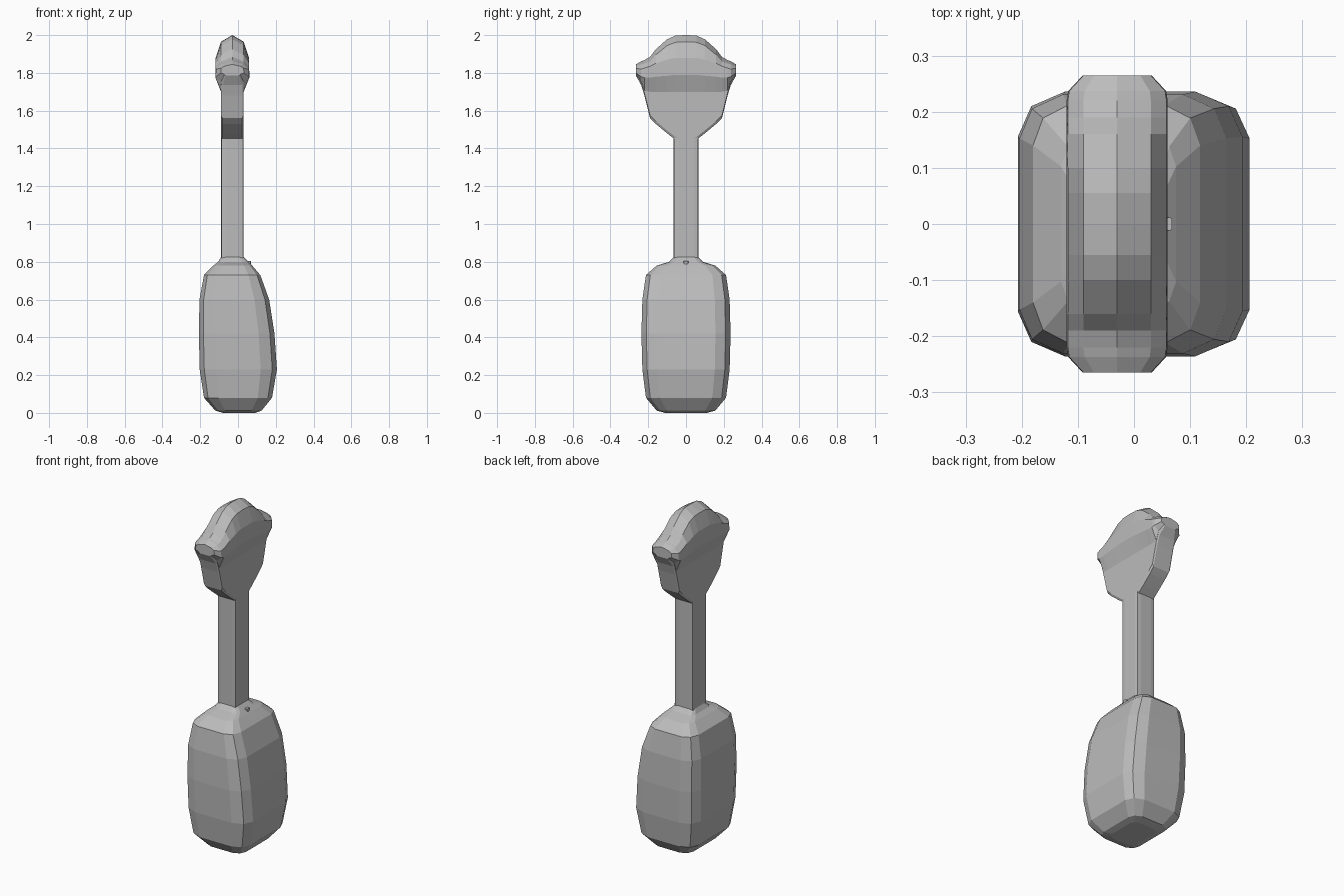
import bpy, bmesh

if "Cube" in bpy.data.objects:
    bpy.data.objects.remove(bpy.data.objects["Cube"])

CX = -0.03  # centre line of handle and head

grey = bpy.data.materials.new("plain grey")
grey.diffuse_color = (0.5, 0.5, 0.5, 1)
grey.use_nodes = True
grey.node_tree.nodes["Principled BSDF"].inputs["Base Color"].default_value = grey.diffuse_color


def loft(name, sections):
    """Bridge closed loops of equal length and cap both ends."""
    bm = bmesh.new()
    rings = [[bm.verts.new(p) for p in s] for s in sections]
    n = len(rings[0])
    for a, b in zip(rings, rings[1:]):
        for i in range(n):
            j = (i + 1) % n
            bm.faces.new((a[i], a[j], b[j], b[i]))
    bm.faces.new(rings[0])
    bm.faces.new(rings[-1])
    bmesh.ops.remove_doubles(bm, verts=bm.verts, dist=0.0005)
    bmesh.ops.recalc_face_normals(bm, faces=bm.faces)
    mesh = bpy.data.meshes.new(name)
    bm.to_mesh(mesh)
    bm.free()
    mesh.materials.append(grey)
    ob = bpy.data.objects.new(name, mesh)
    bpy.context.collection.objects.link(ob)
    return ob


def pillow(z, xl, xr, hy, corner=0.88):
    """Rectangle with slightly bulging sides, one crease per corner."""
    c, hx = (xl + xr) / 2, (xr - xl) / 2
    quarter = [(1, 0.66), (corner, corner + 0.01), (0.58, 1)]
    pts = quarter + [(-x, y) for x, y in reversed(quarter)]
    pts += [(-x, -y) for x, y in pts]
    return [(c + x * hx, y * hy, z) for x, y in pts]


# lower body: z, left x, right x, half depth
body_rows = [
    (0.0, -0.08, 0.09, 0.11), (0.012, -0.12, 0.125, 0.155),
    (0.08, -0.18, 0.18, 0.212), (0.23, -0.203, 0.206, 0.231),
    (0.42, -0.207, 0.193, 0.236), (0.60, -0.204, 0.165, 0.231),
    (0.73, -0.18, 0.118, 0.212), (0.78, -0.13, 0.075, 0.155),
    (0.80, -0.105, 0.055, 0.09), (0.825, -0.09, 0.03, 0.065),
]
loft("body", [pillow(*r) for r in body_rows])

# straight handle
loft("handle", [pillow(z, -0.09, 0.03, 0.065, 0.95) for z in (0.80, 1.50)])

# small tab on the body's shoulder
loft("shoulder_tab", [pillow(z, 0.04, 0.068, 0.012) for z in (0.775, 0.803)])

# fan-shaped head: y, bottom, flat top, bulge low, bulge high, crease, ridge, width
columns = [
    (0.00, 1.44, 1.70, 1.79, 1.88, 1.965, 2.000, 1),
    (0.055, 1.445, 1.70, 1.79, 1.88, 1.962, 1.998, 1),
    (0.10, 1.48, 1.70, 1.785, 1.87, 1.945, 1.978, 1),
    (0.16, 1.53, 1.70, 1.78, 1.85, 1.895, 1.925, 1),
    (0.19, 1.56, 1.70, 1.775, 1.835, 1.86, 1.885, 1),
    (0.22, 1.68, 1.705, 1.775, 1.825, 1.85, 1.868, 1),
    (0.237, 1.735, 1.755, 1.78, 1.82, 1.845, 1.862, 0.97),
    (0.265, 1.785, 1.792, 1.80, 1.825, 1.836, 1.845, 0.68),
]


def head_section(col, side):
    y, bottom, flat, low, high, crease, ridge, w = col
    edge = min(bottom + 0.015, flat - 0.004)
    half = [(0.052, bottom), (0.06, edge), (0.06, flat), (0.09, low),
            (0.088, high), (0.06, crease)]
    pts = half + [(0, ridge)] + [(-x, z) for x, z in reversed(half)]
    return [(CX + x * w, y * side, z) for x, z in pts]


loft("head", [head_section(c, -1) for c in reversed(columns[1:])]
     + [head_section(c, 1) for c in columns])
